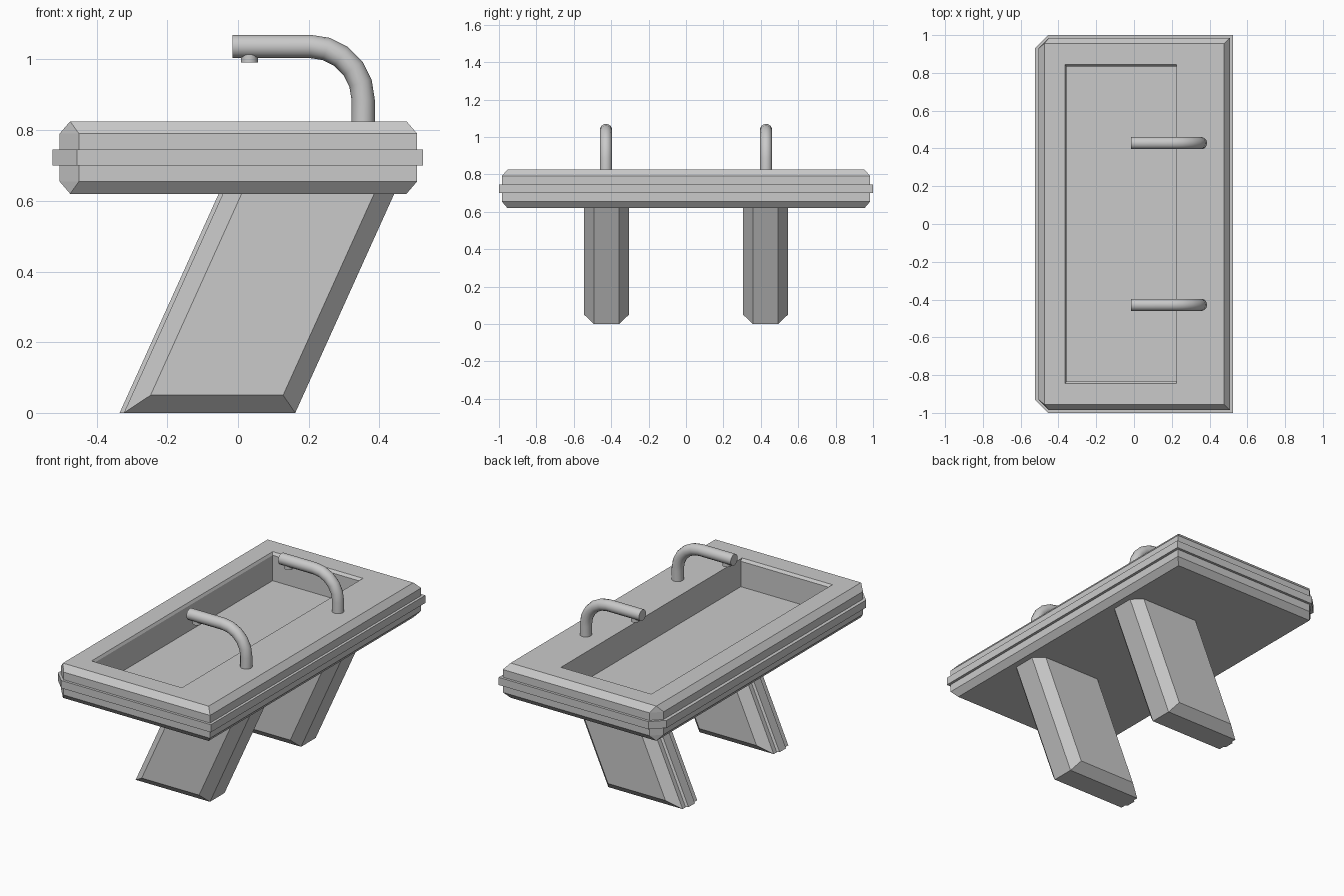
import bpy, bmesh
from math import sin, cos, pi, radians
from mathutils import Vector

cube = bpy.data.objects.get("Cube")
if cube:
    bpy.data.objects.remove(cube, do_unlink=True)

GREY = (0.59, 0.59, 0.59, 1)
metal = bpy.data.materials.new("grey metal")
metal.use_nodes = True
metal.diffuse_color = GREY
metal.node_tree.nodes["Principled BSDF"].inputs["Base Color"].default_value = GREY


def loft(name, loops, smooth=False, frame=False):
    """Skin a stack of equal-length loops; cap the ends, or join them as a frame."""
    bm = bmesh.new()
    rings = [[bm.verts.new(p) for p in loop] for loop in loops]
    if frame:
        rings.append(rings[0])
    else:
        bm.faces.new(rings[0][::-1])
        bm.faces.new(rings[-1])
    for a, b in zip(rings, rings[1:]):
        for i in range(len(a)):
            j = (i + 1) % len(a)
            bm.faces.new((a[i], a[j], b[j], b[i]))
    bmesh.ops.remove_doubles(bm, verts=bm.verts, dist=0.0005)
    bmesh.ops.recalc_face_normals(bm, faces=bm.faces)
    mesh = bpy.data.meshes.new(name)
    bm.to_mesh(mesh)
    bm.free()
    mesh.materials.append(metal)
    obj = bpy.data.objects.new(name, mesh)
    bpy.context.collection.objects.link(obj)
    if smooth:
        bpy.ops.object.select_all(action="DESELECT")
        obj.select_set(True)
        bpy.context.view_layer.objects.active = obj
        bpy.ops.object.shade_smooth_by_angle(angle=radians(40))
    return obj


def slab_loop(x0, x1, y, z, c=0.0):
    """Rectangle whose two -x corners are cut by c."""
    return [(x0 + c, -y, z), (x1, -y, z), (x1, y, z),
            (x0 + c, y, z), (x0, y - c, z), (x0, -y + c, z)]


def ring(centre, u, v, radius, sides=14):
    return [centre + radius * (cos(2 * pi * i / sides) * u + sin(2 * pi * i / sides) * v)
            for i in range(sides)]


# Counter: bevelled slab with a deep sunken basin
loft("counter_with_basin", [
    slab_loop(-0.475, 0.477, 0.955, 0.62),
    slab_loop(-0.505, 0.507, 0.985, 0.655, 0.055),
    slab_loop(-0.505, 0.507, 0.985, 0.79, 0.055),
    slab_loop(-0.475, 0.477, 0.955, 0.825),
    slab_loop(-0.365, 0.225, 0.845, 0.825),
    slab_loop(-0.357, 0.225, 0.833, 0.81),
    slab_loop(-0.357, 0.225, 0.833, 0.66),
])

# Edge band: a frame wrapped round the slab
OUT, IN = (-0.525, 0.523, 1.0), (-0.49, 0.49, 0.97)
band = [slab_loop(*OUT, 0.70, 0.07), slab_loop(*OUT, 0.745, 0.07)]
loft("edge_band", [slab_loop(*IN, 0.70, 0.05)] + band + [slab_loop(*IN, 0.745, 0.05)],
     frame=True)

# Leaning legs with chamfered edges and a raised rib along the -x edge
LEAN = 0.452
HALF = [(0, 0.03), (0.012, 0.04), (0.012, 0.068), (0.065, 0.12), (0.44, 0.12), (0.497, 0.068)]
FOOT = HALF[:3] + [HALF[2], HALF[5], HALF[5]]


def leg_loop(half, y, z):
    x = -0.335 + LEAN * z
    outline = half + [(px, -py) for px, py in reversed(half)]
    return [(x + px, y + py, z) for px, py in outline]


# Taps: an upright pipe, a quarter bend and a spout with a small nozzle
R, BEND = 0.033, 0.15
X, Y, Z = Vector((1, 0, 0)), Vector((0, 1, 0)), Vector((0, 0, 1))


def tap(side, y):
    pivot = Vector((0.354 - BEND, y, 1.037 - BEND))
    loops = [ring(Vector((0.354, y, 0.80)), X, Y, R)]
    for i in range(6):
        a = pi / 2 * i / 5
        out = cos(a) * X + sin(a) * Z
        loops.append(ring(pivot + BEND * out, out, Y, R))
    loops.append(ring(Vector((-0.015, y, 1.037)), Z, Y, R))
    loft(side + "_tap", loops, True)
    loft(side + "_tap_nozzle",
         [ring(Vector((0.032, y, z)), X, Y, 0.024) for z in (0.992, 1.03)], True)


for side, sign in (("back", 1), ("front", -1)):
    y = 0.425 * sign
    loft(side + "_leg", [leg_loop(FOOT, y, 0), leg_loop(HALF, y, 0.05), leg_loop(HALF, y, 0.64)])
    tap(side, 0.428 * sign)
